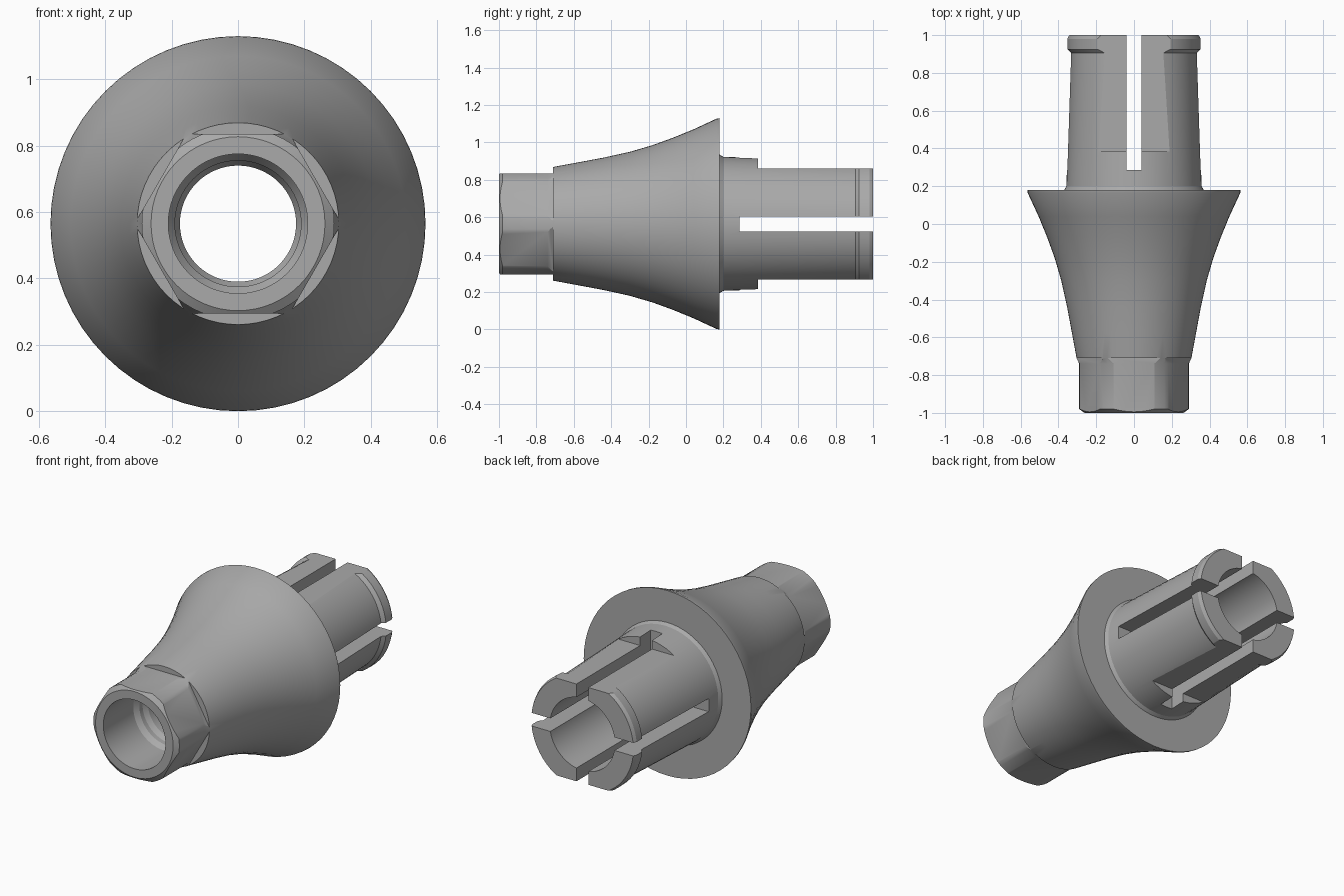
import bpy, bmesh
from math import radians, pi
from mathutils import Matrix, Vector

AXIS_Z = 0.565

cube = bpy.data.objects.get("Cube")
if cube:
    bpy.data.objects.remove(cube, do_unlink=True)

metal = bpy.data.materials.new("grey metal")
metal.use_nodes = True
GREY = (0.4, 0.4, 0.4, 1)
metal.diffuse_color = GREY
metal.node_tree.nodes["Principled BSDF"].inputs["Base Color"].default_value = GREY


def new_object(name, bm):
    mesh = bpy.data.meshes.new(name)
    bm.to_mesh(mesh)
    bm.free()
    obj = bpy.data.objects.new(name, mesh)
    bpy.context.collection.objects.link(obj)
    mesh.materials.append(metal)
    return obj


def lathe(name, profile, steps=64):
    """Spin a closed (radius, y) profile about the long axis."""
    bm = bmesh.new()
    verts = [bm.verts.new((0, y, r)) for r, y in profile]
    edges = [bm.edges.new((v, verts[i - 1])) for i, v in enumerate(verts)]
    bmesh.ops.spin(bm, geom=verts + edges, cent=(0, 0, 0), axis=(0, 1, 0),
                   angle=2 * pi, steps=steps, use_merge=True)
    bmesh.ops.remove_doubles(bm, verts=bm.verts, dist=1e-5)
    bmesh.ops.recalc_face_normals(bm, faces=bm.faces)
    return new_object(name, bm)


def cut_box(target, x, y, z, turn=0):
    """Cut away a box given by (low, high) ranges, turned about the long axis."""
    bm = bmesh.new()
    size = [hi - lo for lo, hi in (x, y, z)]
    mid = Vector([(lo + hi) / 2 for lo, hi in (x, y, z)])
    bmesh.ops.create_cube(bm, size=1, matrix=Matrix.Rotation(turn, 4, 'Y')
                          @ Matrix.Translation(mid) @ Matrix.Diagonal((*size, 1)))
    cutter = new_object("cutter", bm)
    cutter.hide_render = True
    mod = target.modifiers.new("cut", 'BOOLEAN')
    mod.operation, mod.solver, mod.object = 'DIFFERENCE', 'EXACT', cutter
    bpy.context.view_layer.objects.active = target
    bpy.ops.object.modifier_apply(modifier=mod.name)
    bpy.data.objects.remove(cutter, do_unlink=True)


# Outer contour: connector, flared collar, post with snap lip
connector = [(0.262, -1), (0.29, -0.98), (0.29, -0.74), (0.304, -0.71)]
collar = [(0.328, -0.58), (0.354, -0.44), (0.385, -0.3), (0.42, -0.18),
          (0.46, -0.07), (0.505, 0.04), (0.563, 0.165), (0.565, 0.18)]
post = [(0.37, 0.18), (0.358, 0.2), (0.335, 0.905), (0.354, 0.925),
        (0.355, 0.98), (0.345, 1)]
# Stepped through bore, from the back to the front
bore = [(0.22, 1), (0.22, -0.45), (0.175, -0.5), (0.175, -0.62),
        (0.19, -0.65), (0.19, -0.68), (0.21, -0.71), (0.21, -1)]

abutment = lathe("abutment", connector + collar + post + bore)

# Six flats of the hexagonal connector
for k in range(6):
    cut_box(abutment, (-0.4, 0.4), (-1.1, -0.71), (0.27, 0.5), k * pi / 3)

for k in range(2):
    # Flats above and below on the post
    cut_box(abutment, (-0.5, 0.5), (0.385, 1.1), (0.297, 0.5), k * pi)
    # Crossed slots
    cut_box(abutment, (-0.04, 0.04), (0.285, 1.1), (-0.5, 0.5), k * pi / 2)

abutment.location.z = AXIS_Z
bpy.ops.object.select_all(action='DESELECT')
abutment.select_set(True)
bpy.context.view_layer.objects.active = abutment
bpy.ops.object.shade_smooth_by_angle(angle=radians(25))
